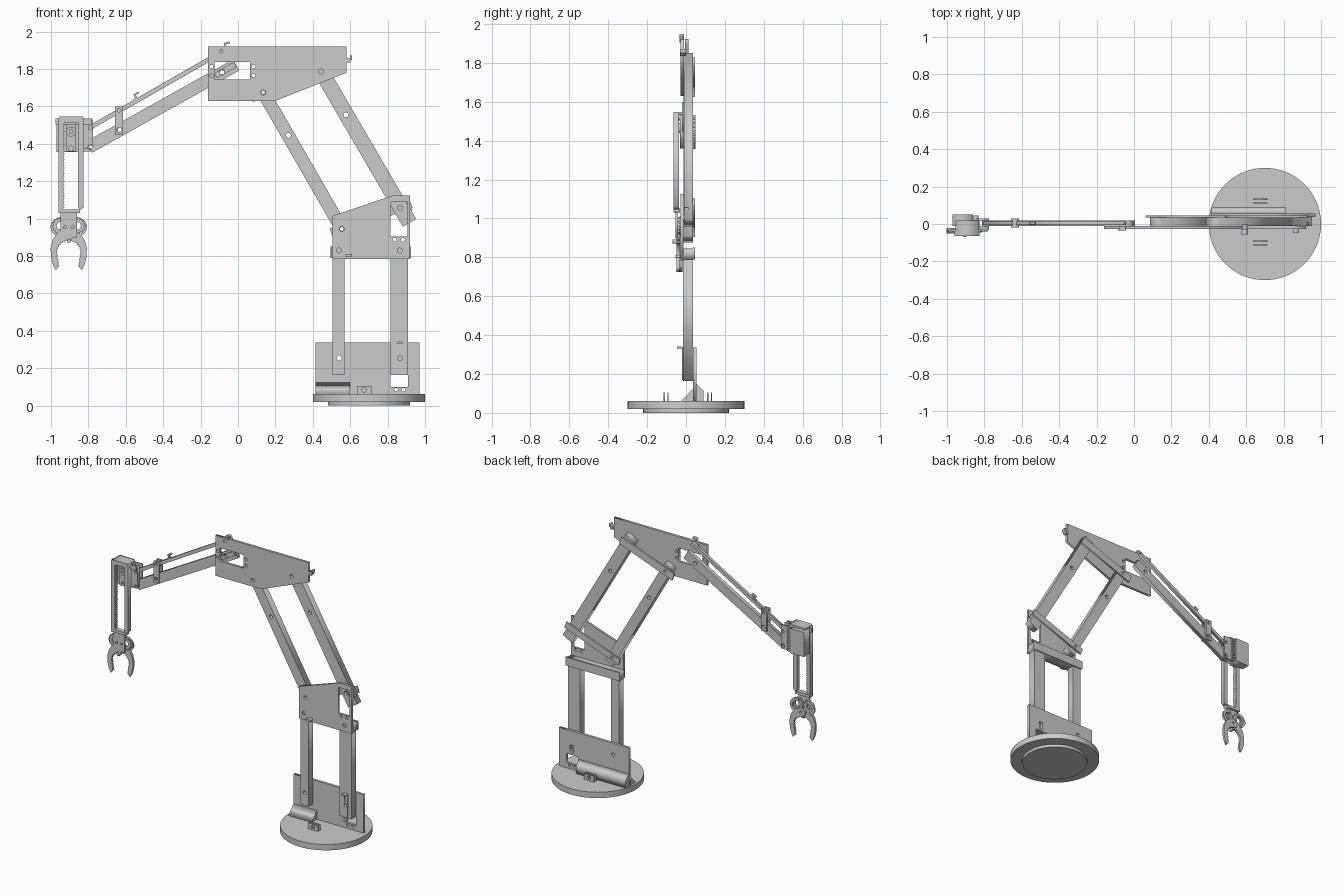
import bpy, math
from math import sin, cos, pi, radians


def circle(x, z, r=0.013, n=14):
    return [(x + r * cos(2 * pi * i / n), z + r * sin(2 * pi * i / n)) for i in range(n)]


def rect(x0, x1, z0, z1):
    return [(x0, z0), (x1, z0), (x1, z1), (x0, z1)]


def plate(name, outline, d0, d1, holes=(), side=False):
    """Flat profile with holes, thickened along y (or along x when side=True)."""
    cu = bpy.data.curves.new(name, 'CURVE')
    cu.dimensions = '2D'
    cu.fill_mode = 'BOTH'
    cu.extrude = (d1 - d0) / 2
    for loop in [outline, *holes]:
        sp = cu.splines.new('POLY')
        sp.points.add(len(loop) - 1)
        for p, (a, b) in zip(sp.points, loop):
            p.co = (a, b, 0, 1)
        sp.use_cyclic_u = True
    tmp = bpy.data.objects.new(name + "_curve", cu)
    bpy.context.collection.objects.link(tmp)
    bpy.context.view_layer.update()
    me = bpy.data.meshes.new_from_object(tmp.evaluated_get(bpy.context.evaluated_depsgraph_get()))
    bpy.data.objects.remove(tmp)
    ob = bpy.data.objects.new(name, me)
    bpy.context.collection.objects.link(ob)
    mid = (d0 + d1) / 2
    ob.rotation_euler = (pi / 2, 0, pi / 2 if side else 0)
    ob.location = (mid, 0, 0) if side else (0, mid, 0)
    return ob


def box(name, x0, x1, y0, y1, z0, z1, holes=()):
    return plate(name, rect(x0, x1, z0, z1), y0, y1, holes)


def bar(name, p, q, w, y0, y1, holes=()):
    dx, dz = q[0] - p[0], q[1] - p[1]
    l = math.hypot(dx, dz)
    nx, nz = -dz / l * w / 2, dx / l * w / 2
    pts = [(p[0] + nx, p[1] + nz), (q[0] + nx, q[1] + nz),
           (q[0] - nx, q[1] - nz), (p[0] - nx, p[1] - nz)]
    return plate(name, pts, y0, y1, holes)


def disc(name, r, z0, z1):
    bpy.ops.mesh.primitive_cylinder_add(vertices=72, radius=r, depth=z1 - z0,
                                        location=(0.7, 0, (z0 + z1) / 2))
    bpy.context.object.name = name
    bpy.ops.object.shade_smooth_by_angle(angle=radians(30))


def hook(name, x, z, ang, y0, y1):
    """Small Z-shaped cable clip, turned by ang."""
    pts = [(0, 0), (0.022, 0), (0.022, 0.022), (0.045, 0.022),
           (0.045, 0.032), (0.012, 0.032), (0.012, 0.01), (0, 0.01)]
    c, s = cos(ang), sin(ang)
    return plate(name, [(x + a * c - b * s, z + a * s + b * c) for a, b in pts], y0, y1)


# Turntable
disc("turntable_foot", 0.22, 0, 0.022)
disc("turntable_disc", 0.3, 0.02, 0.062)
for i, y in enumerate((-0.112, -0.092, 0.112, 0.132)):
    box(f"turntable_tab_{i}", 0.635, 0.715, y - 0.003, y + 0.003, 0.06, 0.106, [circle(0.675, 0.085)])

# Base upright plate and wedge braces
box("base_plate", 0.415, 0.97, 0.037, 0.055, 0.06, 0.337,
    [rect(0.815, 0.91, 0.1, 0.165), circle(0.845, 0.085, 0.01), circle(0.885, 0.085, 0.01),
     circle(0.54, 0.255), rect(0.855, 0.88, 0.18, 0.235)])
plate("base_front_brace", [(-0.025, 0.06), (0.037, 0.06), (0.037, 0.125)], 0.415, 0.6, side=True)
plate("base_back_brace", [(0.055, 0.06), (0.09, 0.06), (0.09, 0.115), (0.055, 0.15)], 0.415, 0.81, side=True)

# Lower arm posts and their slotted drive link
box("lower_post_left", 0.505, 0.57, -0.015, 0.036, 0.165, 0.84, [circle(0.54, 0.255)])
box("lower_post_right", 0.815, 0.91, -0.015, 0.036, 0.165, 0.84, [circle(0.865, 0.255)])
box("lower_drive_link", 0.85, 0.882, -0.021, -0.014, 0.17, 0.34,
    [rect(0.86, 0.872, 0.28, 0.325), circle(0.866, 0.255, 0.012)])
box("lower_stop_pin", 0.853, 0.879, -0.047, -0.02, 0.33, 0.342)
box("lower_crossbar", 0.495, 0.925, 0.034, 0.046, 0.79, 0.85)
box("lower_tie", 0.5, 0.92, -0.012, 0.036, 0.79, 0.845)
box("elbow_pin", 0.575, 0.61, -0.055, -0.02, 0.797, 0.812)

# Elbow plate
plate("elbow_plate", [(0.505, 0.785), (0.92, 0.785), (0.92, 1.125), (0.83, 1.125), (0.505, 1.015)],
      -0.028, -0.012,
      [rect(0.815, 0.905, 0.905, 1.09), circle(0.54, 0.83), circle(0.555, 0.945), circle(0.865, 0.83),
       circle(0.838, 0.888, 0.01), circle(0.882, 0.888, 0.01)])

# Upper arm links
bar("upper_link_left", (0.115, 1.71), (0.585, 0.895), 0.07, -0.012, 0.036,
    [circle(0.135, 1.675), circle(0.27, 1.445), circle(0.555, 0.945)])
bar("upper_link_right", (0.42, 1.83), (0.917, 0.978), 0.082, -0.01, 0.036,
    [circle(0.445, 1.787), circle(0.577, 1.555), circle(0.865, 1.058)])
bar("upper_drive_link", (0.83, 1.118), (0.905, 0.99), 0.032, -0.017, -0.009, [circle(0.865, 1.058)])
bar("elbow_crossbar", (0.498, 0.925), (0.925, 1.08), 0.046, 0.034, 0.046, [circle(0.555, 0.945, 0.01)])
bar("upper_crossbar", (0.07, 1.65), (0.49, 1.803), 0.055, 0.034, 0.046, [circle(0.135, 1.675, 0.01)])
hook("elbow_hook", 0.905, 1.005, radians(30), -0.008, 0.012)

# Shoulder plate
plate("top_plate", [(-0.16, 1.63), (0.2, 1.63), (0.58, 1.78), (0.58, 1.92), (-0.16, 1.92)], -0.028, -0.01,
      [rect(-0.125, 0.065, 1.743, 1.838), circle(0.135, 1.675), circle(0.445, 1.787),
       circle(-0.09, 1.895, 0.009)]
      + [circle(x, z, 0.01) for x in (-0.142, 0.083) for z in (1.765, 1.812)])
plate("top_plate_hook", [(0.58, 1.835), (0.602, 1.835), (0.602, 1.848), (0.61, 1.848), (0.61, 1.872),
                         (0.6, 1.872), (0.6, 1.858), (0.58, 1.858)], -0.03, 0.0)

# Forearm with parallel rod
bar("forearm", (-0.795, 1.383), (-0.01, 1.822), 0.068, -0.01, 0.018,
    [circle(-0.79, 1.38, 0.012), circle(-0.63, 1.475), circle(-0.085, 1.78)])
bar("forearm_drive_link", (-0.12, 1.765), (-0.015, 1.825), 0.03, -0.022, -0.009, [circle(-0.085, 1.785)])
bar("forearm_rod", (-0.8, 1.482), (-0.05, 1.912), 0.024, -0.006, 0.014)
hook("rod_hook_middle", -0.555, 1.63, radians(30), -0.004, 0.012)
hook("rod_hook_end", -0.08, 1.905, radians(15), -0.034, -0.01)
for n, y0, y1 in (("front", -0.02, -0.008), ("back", 0.018, 0.03)):
    box(f"rod_link_{n}", -0.658, -0.614, y0, y1, 1.447, 1.6,
        [circle(-0.636, 1.475), circle(-0.636, 1.58, 0.01)])
box("rod_link_core", -0.65, -0.622, -0.008, 0.018, 1.56, 1.595)

# Wrist bracket
box("wrist_plate_front", -0.84, -0.775, -0.03, -0.01, 1.375, 1.53,
    [circle(-0.79, 1.382), circle(-0.79, 1.485, 0.01)])
box("wrist_plate_back", -0.84, -0.775, 0.018, 0.03, 1.36, 1.53,
    [circle(-0.79, 1.382), circle(-0.79, 1.485, 0.01)])
box("wrist_block", -0.97, -0.825, -0.012, 0.018, 1.357, 1.533)
box("wrist_motor", -0.97, -0.86, 0.018, 0.05, 1.357, 1.533)
for i in range(8):
    box(f"motor_fin_{i}", -0.858, -0.832, 0.018, 0.045, 1.362 + i * 0.021, 1.374 + i * 0.021)
box("wrist_strap", -0.975, -0.78, -0.04, -0.028, 1.503, 1.535)
box("wrist_cap", -0.955, -0.83, -0.065, 0.02, 1.533, 1.547)
box("slider_carriage", -0.918, -0.87, -0.03, -0.01, 1.36, 1.51, [circle(-0.892, 1.375)])
plate("slider_pinion", circle(-0.892, 1.465, 0.026, 16), -0.04, -0.025, [circle(-0.892, 1.465, 0.01)])

# Sliding gripper frame with toothed rack
teeth = [(-0.96, 1.03), (-0.96, 1.535), (-0.933, 1.535)]
for i in range(32):
    z = 1.53 - i * 0.015
    teeth += [(-0.927, z - 0.004), (-0.935, z - 0.011)]
plate("gripper_rack", teeth + [(-0.933, 1.03)], -0.065, -0.035)
plate("gripper_rail", [(-0.825, 1.535), (-0.855, 1.535), (-0.855, 1.06), (-0.845, 1.045), (-0.825, 1.06)],
      -0.065, -0.035)
box("gripper_foot", -0.96, -0.845, -0.065, -0.03, 1.03, 1.05)
box("gripper_top_bar", -0.96, -0.825, -0.065, -0.035, 1.515, 1.54)
box("gripper_neck", -0.948, -0.862, -0.055, -0.045, 0.9, 1.035,
    [circle(-0.925, 0.955, 0.008), circle(-0.885, 0.955, 0.008)])

# Claw: mirrored gears, curved arms and serrated jaws
CX = -0.905
for side, s in (("left", -1), ("right", 1)):
    gear = [(CX + s * 0.045 + (0.046 if i % 4 < 2 else 0.038) * cos(2 * pi * i / 56),
             0.962 + (0.046 if i % 4 < 2 else 0.038) * sin(2 * pi * i / 56)) for i in range(56)]
    plate(f"claw_gear_{side}", gear, -0.045, -0.034, [circle(CX + s * 0.045, 0.962, 0.02)])
    arm = [(CX + s * (0.03 + 0.068 * cos(a)), 0.955 + 0.055 * sin(a))
           for a in (radians(-60 + 15 * i) for i in range(11))]
    arm += [(CX + s * (0.03 + 0.048 * cos(a)), 0.955 + 0.035 * sin(a))
            for a in (radians(90 - 15 * i) for i in range(11))]
    plate(f"claw_arm_{side}", arm, -0.034, -0.022)
    outer = [(-0.012, 0.885), (-0.03, 0.925), (0.02, 0.945), (0.06, 0.925), (0.086, 0.885),
             (0.097, 0.84), (0.094, 0.79), (0.085, 0.755), (0.07, 0.725)]
    inner = []
    for i in range(22):
        a = radians(-50 + 140 * i / 21)
        k = 0 if i % 2 else 0.006
        inner.append(((0.066 - k) * cos(a) if a > 0 else 0.066 - k - 0.012 * (-a),
                      0.82 + (0.065 - k) * (sin(a) if a > 0 else 1.4 * a)))
    # stack the two jaws so they overlap at the hinge
    y = -0.05 if s < 0 else -0.034
    plate(f"claw_jaw_{side}", [(CX + s * u, z) for u, z in outer + inner], y, y + 0.016,
          [circle(CX + s * 0.01, 0.915, 0.008)])
box("claw_bolt", CX - 0.01, CX + 0.01, -0.07, -0.03, 0.872, 0.892)
